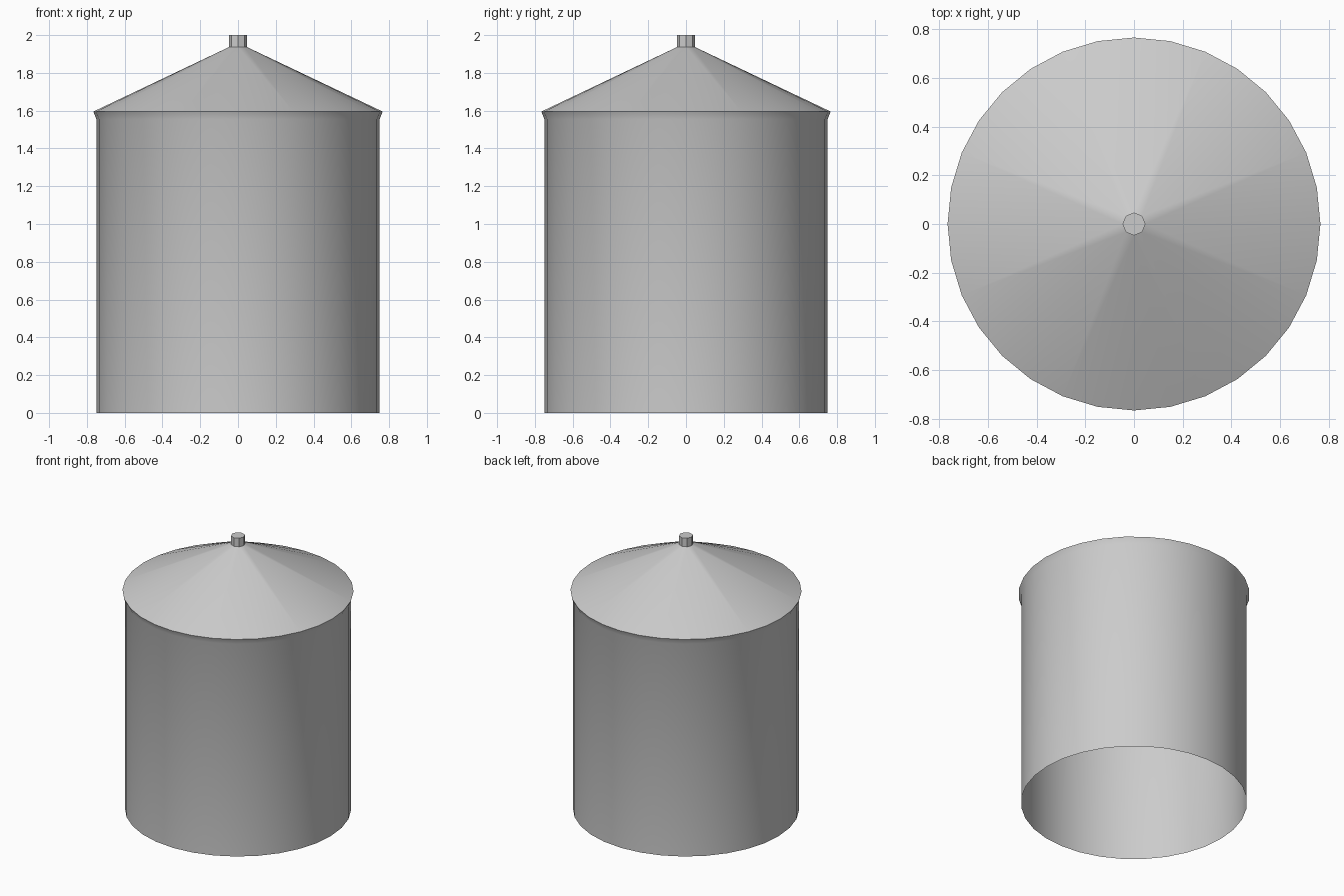
import bpy
import bmesh
from math import sin, cos, tau

SIDES = 32
PIPE_SIDES = 8

cube = bpy.data.objects.get("Cube")
if cube:
    bpy.data.objects.remove(cube, do_unlink=True)

# Single galvanised metal colour
metal = bpy.data.materials.new("galvanised_grey")
metal.use_nodes = True
colour = (0.6, 0.6, 0.6, 1)
metal.diffuse_color = colour
metal.node_tree.nodes["Principled BSDF"].inputs["Base Color"].default_value = colour


def ring(bm, radius, z, sides):
    """Add a horizontal ring of vertices."""
    return [bm.verts.new((radius * cos(tau * i / sides), radius * sin(tau * i / sides), z))
            for i in range(sides)]


def wall(bm, low, high):
    """Join two equal rings with quads."""
    n = len(low)
    for i in range(n):
        j = (i + 1) % n
        bm.faces.new((low[i], low[j], high[j], high[i]))


def finish(bm, name):
    """Turn the bmesh into a smooth shaded object."""
    mesh = bpy.data.meshes.new(name)
    bm.to_mesh(mesh)
    bm.free()
    mesh.materials.append(metal)
    obj = bpy.data.objects.new(name, mesh)
    bpy.context.collection.objects.link(obj)
    bpy.ops.object.select_all(action='DESELECT')
    obj.select_set(True)
    bpy.context.view_layer.objects.active = obj
    bpy.ops.object.shade_smooth_by_angle(angle=0.55)


# Tank wall, open at the bottom, flaring out under the eave
bm = bmesh.new()
rings = [ring(bm, r, z, SIDES) for r, z in ((0.75, 0), (0.75, 1.555), (0.766, 1.595))]
for low, high in zip(rings, rings[1:]):
    wall(bm, low, high)
finish(bm, "tank_wall")

# Conical roof, narrowing from the eave to the pipe's octagon
bm = bmesh.new()
eave = ring(bm, 0.766, 1.595, SIDES)
collar = ring(bm, 0.047, 1.937, PIPE_SIDES)
step = SIDES // PIPE_SIDES
for i in range(SIDES):
    j = (i + 1) % SIDES
    here = ((i + step // 2) // step) % PIPE_SIDES
    after = ((j + step // 2) // step) % PIPE_SIDES
    bm.faces.new((eave[i], eave[j], collar[here]))
    if here != after:
        bm.faces.new((eave[j], collar[after], collar[here]))
finish(bm, "roof")

# Capped vent pipe
bm = bmesh.new()
foot = ring(bm, 0.047, 1.937, PIPE_SIDES)
top = ring(bm, 0.047, 2, PIPE_SIDES)
wall(bm, foot, top)
bm.faces.new(top)
finish(bm, "vent_pipe")
